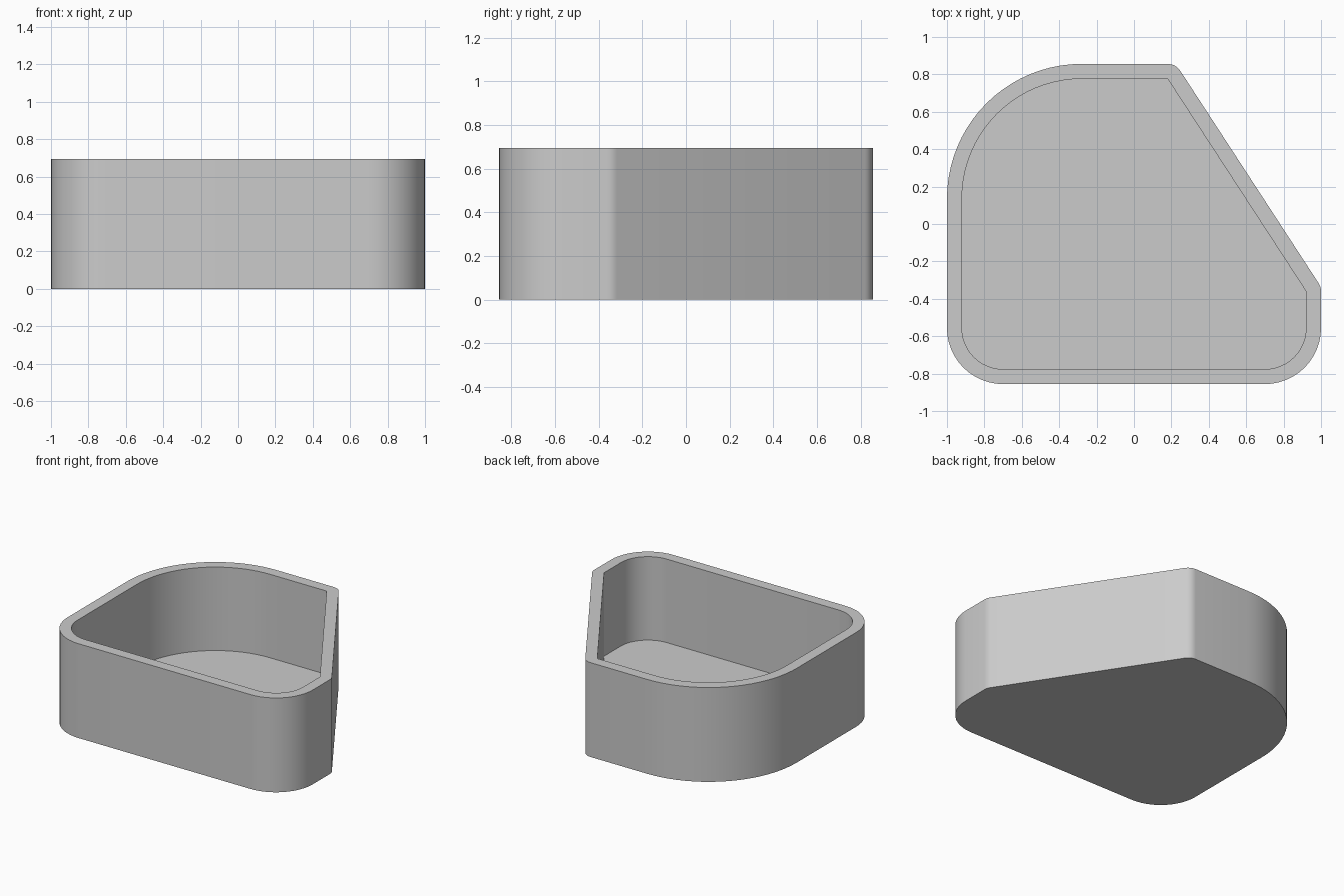
import bpy
import bmesh
import math

if "Cube" in bpy.data.objects:
    bpy.data.objects.remove(bpy.data.objects["Cube"], do_unlink=True)

HEIGHT, FLOOR, WALL = 0.695, 0.08, 0.08
SLANT = math.degrees(math.atan2(0.738, 1.137))

# Outline corners: centre x, centre y, inner radius, start and end angle, steps
CORNERS = [
    (0.92, -0.36, 0.0, 0, SLANT, 5),
    (0.18, 0.776, 0.0, SLANT, 90, 6),
    (-0.28, 0.136, 0.64, 90, 180, 20),
    (-0.70, -0.556, 0.22, 180, 270, 12),
    (0.70, -0.556, 0.22, 270, 360, 12),
]


def ring(bm, offset, z):
    """Outline of the tray, grown outward by offset, at height z."""
    verts = []
    for cx, cy, radius, start, end, steps in CORNERS:
        r = radius + offset
        for i in range(steps + 1):
            a = math.radians(start + (end - start) * i / steps)
            verts.append(bm.verts.new((cx + r * math.cos(a), cy + r * math.sin(a), z)))
    return verts


def bridge(bm, lower, upper):
    n = len(lower)
    for i in range(n):
        j = (i + 1) % n
        bm.faces.new((lower[i], lower[j], upper[j], upper[i]))


# Hollow tray: outer wall, flat rim, inner wall, floor and underside
bm = bmesh.new()
rings = [ring(bm, WALL, 0), ring(bm, WALL, HEIGHT),
         ring(bm, 0, HEIGHT), ring(bm, 0, FLOOR)]
for lower, upper in zip(rings, rings[1:]):
    bridge(bm, lower, upper)
bm.faces.new(rings[0][::-1])
bm.faces.new(rings[-1])
bmesh.ops.remove_doubles(bm, verts=bm.verts, dist=0.0005)
bmesh.ops.recalc_face_normals(bm, faces=bm.faces)

mesh = bpy.data.meshes.new("tray_body")
bm.to_mesh(mesh)
bm.free()
tray = bpy.data.objects.new("tray_body", mesh)
bpy.context.collection.objects.link(tray)

# Plain grey material
grey = bpy.data.materials.new("light_grey")
grey.use_nodes = True
colour = (0.6, 0.6, 0.6, 1)
grey.diffuse_color = colour
grey.node_tree.nodes["Principled BSDF"].inputs["Base Color"].default_value = colour
mesh.materials.append(grey)

# Smooth rounded walls with crisp rim and corners
bpy.ops.object.select_all(action="DESELECT")
tray.select_set(True)
bpy.context.view_layer.objects.active = tray
bpy.ops.object.shade_smooth_by_angle(angle=math.radians(25))
